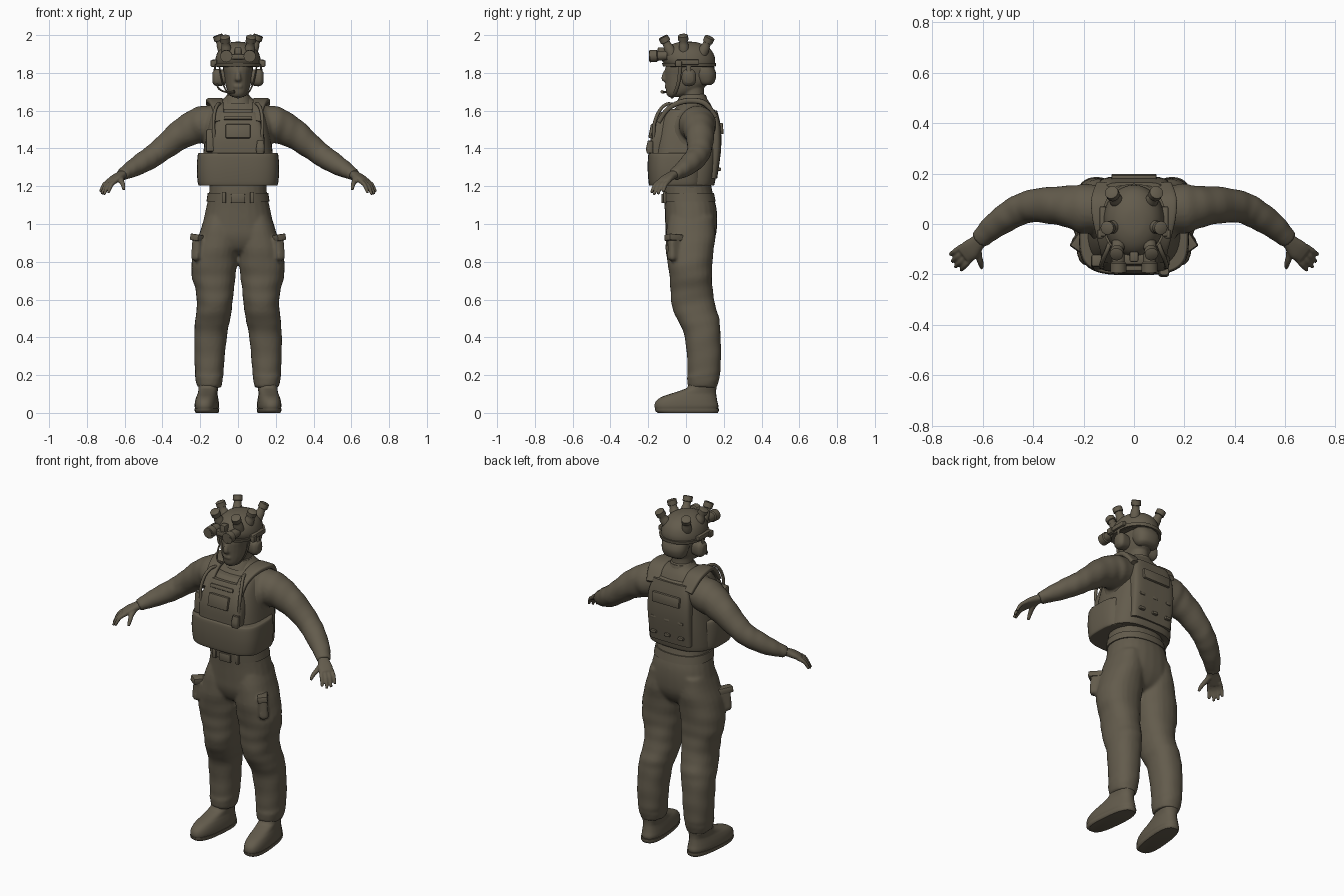
import bpy, bmesh, math
from mathutils import Vector as Vec, Matrix

olive = bpy.data.materials.new("olive_drab")
olive.diffuse_color = (0.125, 0.106, 0.073, 1)


def catmull(a, b, c, d, t):
    return 0.5 * (2 * b + (c - a) * t + (2 * a - 5 * b + 4 * c - d) * t * t + (3 * b - a - 3 * c + d) * t ** 3)


def loft(bm, rings, p=2.0, n=24, steps=4, fold=0.0):
    """Closed skin through (centre, half axis, half axis) rings, superellipse power p."""
    fine = []
    for i in range(len(rings) - 1):
        q = [rings[max(i - 1, 0)], rings[i], rings[i + 1], rings[min(i + 2, len(rings) - 1)]]
        fine += [[catmull(*[r[k] for r in q], s / steps) for k in range(3)] for s in range(steps)]
    fine.append(rings[-1])
    loops = []
    for j, (c, u, v) in enumerate(fine):
        loop = []
        for i in range(n):
            a = math.tau * i / n
            ca, sa = math.cos(a), math.sin(a)
            f = 1 + fold * (math.sin(j * 1.55 + 2 * math.sin(a)) + 0.6 * math.sin(j * 0.9 + 3 * a))
            loop.append(bm.verts.new(c + u * math.copysign(abs(ca) ** (2 / p), ca) * f
                                     + v * math.copysign(abs(sa) ** (2 / p), sa) * f))
        loops.append(loop)
    faces = [bm.faces.new(loops[0]), bm.faces.new(loops[-1])]
    for A, B in zip(loops, loops[1:]):
        faces += [bm.faces.new((A[i], A[(i + 1) % n], B[(i + 1) % n], B[i])) for i in range(n)]
    bmesh.ops.recalc_face_normals(bm, faces=faces)


def level(bm, rows, s=1, **kw):
    """Loft of horizontal rings given as (z, x0, x1, y0, y1)."""
    loft(bm, [(Vec((s * (a + b) / 2, (c + d) / 2, z)), Vec(((b - a) / 2, 0, 0)), Vec((0, (d - c) / 2, 0)))
              for z, a, b, c, d in rows], **kw)


def tube(bm, rows, s=1, ref=(0, 0, 1), **kw):
    """Loft across a path of (x, y, z, side radius, radius along ref)."""
    pts = [Vec((s * r[0], r[1], r[2])) for r in rows]
    out = []
    for i, r in enumerate(rows):
        t = (pts[min(i + 1, len(pts) - 1)] - pts[max(i - 1, 0)]).normalized()
        v = Vec(ref)
        v = (v - t * v.dot(t)).normalized()
        out.append((pts[i], t.cross(v) * r[3], v * r[4]))
    loft(bm, out, **kw)


def block(bm, c, size, rot=(0, 0, 0), bevel=0.006):
    """Bevelled box."""
    m = Matrix.Translation(c)
    for a, ax in zip(rot, "XYZ"):
        m = m @ Matrix.Rotation(a, 4, ax)
    t = bmesh.new()
    bmesh.ops.create_cube(t, size=1, matrix=m @ Matrix.Diagonal((*size, 1)))
    bmesh.ops.bevel(t, geom=t.edges[:], offset=bevel, segments=2, profile=0.5, affect='EDGES')
    me = bpy.data.meshes.new("tmp")
    t.to_mesh(me)
    t.free()
    bm.from_mesh(me)
    bpy.data.meshes.remove(me)


def finish(name, bm, voxel=0, smooth=4):
    me = bpy.data.meshes.new(name)
    bm.to_mesh(me)
    bm.free()
    me.materials.append(olive)
    ob = bpy.data.objects.new(name, me)
    bpy.context.collection.objects.link(ob)
    if voxel:  # fuse overlapping volumes into one soft skin
        r = ob.modifiers.new("fuse", 'REMESH')
        r.mode, r.voxel_size, r.use_smooth_shade = 'VOXEL', voxel, True
        m = ob.modifiers.new("soften", 'SMOOTH')
        m.factor, m.iterations = 0.5, smooth
    return ob


SIDES = (1, -1)

# Trousers: pelvis, two baggy legs, thigh pockets
bm = bmesh.new()
level(bm, [(1.22, -.15, .15, -.115, .13), (1.15, -.155, .155, -.117, .145), (1.08, -.17, .17, -.113, .162),
           (1.0, -.187, .187, -.11, .165), (.93, -.2, .2, -.105, .155), (.87, -.13, .13, -.08, .12),
           (.84, -.06, .06, -.04, .07)], p=2.3)
for s in SIDES:
    level(bm, [(1.04, .02, .175, -.09, .15), (.93, .0, .212, -.108, .155), (.82, .003, .242, -.102, .142),
               (.73, .012, .246, -.088, .138), (.65, .022, .225, -.083, .142), (.57, .03, .218, -.076, .155),
               (.5, .04, .226, -.05, .176), (.43, .055, .231, -.014, .182), (.32, .068, .232, .003, .186),
               (.22, .076, .228, .008, .182), (.18, .08, .226, .005, .176), (.135, .088, .215, .012, .165)],
          s=s, p=2.25, fold=.011)
    block(bm, (s * .2, -.045, .87), (.05, .11, .13), (0, -s * .1, s * .6), .012)
finish("trousers", bm, .009)

# Pocket flaps and belt buckle
bm = bmesh.new()
for s in SIDES:
    block(bm, (s * .2, -.052, .925), (.055, .118, .035), (0, -s * .15, s * .6))
finish("pocket_flaps", bm)
bm = bmesh.new()
level(bm, [(1.12, -.167, .167, -.12, .157), (1.165, -.16, .16, -.123, .148)], p=2.3, n=40)
block(bm, (0, -.12, 1.135), (.075, .02, .05))
for s in SIDES:
    block(bm, (s * .075, -.112, 1.14), (.022, .018, .06), bevel=.004)
finish("belt", bm)

# Boots with soles, toes turned slightly out
for s in SIDES:
    side = "left" if s > 0 else "right"
    for name, rows, p in (
        ("boot", [(.012, -.055, .055, -.16, .165), (.035, -.061, .061, -.168, .172), (.062, -.059, .059, -.16, .166),
                  (.085, -.054, .054, -.13, .162), (.102, -.05, .05, -.08, .16), (.12, -.05, .05, -.025, .16),
                  (.14, -.052, .052, .01, .162), (.2, -.054, .054, .02, .165)], 2.5),
        ("sole", [(0, -.055, .055, -.15, .168), (.01, -.06, .06, -.163, .174), (.024, -.061, .061, -.167, .175)], 2.7)):
        bm = bmesh.new()
        level(bm, rows, p=p)
        bmesh.ops.rotate(bm, verts=bm.verts[:], cent=(0, .1, 0), matrix=Matrix.Rotation(s * .1, 3, 'Z'))
        bmesh.ops.translate(bm, verts=bm.verts[:], vec=(s * .155, 0, 0))
        finish(side + "_" + name, bm)

# Shirt: torso with sloping shoulders and wrinkled sleeves
bm = bmesh.new()
level(bm, [(1.18, -.15, .15, -.11, .13), (1.3, -.165, .165, -.12, .14), (1.42, -.18, .18, -.12, .15),
           (1.52, -.19, .19, -.11, .158), (1.59, -.165, .165, -.075, .15), (1.635, -.125, .125, -.04, .13),
           (1.665, -.075, .075, -.025, .11), (1.69, -.055, .055, -.02, .1)], p=2.3)
for s in SIDES:
    tube(bm, [(.1, .06, 1.55, .085, .085), (.19, .06, 1.528, .1, .095), (.25, .068, 1.503, .085, .088),
              (.32, .074, 1.462, .075, .076), (.4, .072, 1.398, .066, .064), (.45, .058, 1.36, .062, .06),
              (.5, .03, 1.328, .058, .056), (.56, -.012, 1.292, .05, .046), (.595, -.045, 1.272, .042, .036),
              (.615, -.065, 1.26, .038, .032)], s=s, fold=.018)
finish("shirt", bm, .009)

# Hands: flat palm, four drooping fingers and a thumb
across = Vec((.6, .8, 0))
for s in SIDES:
    bm = bmesh.new()
    tube(bm, [(.59, -.04, 1.275, .026, .022), (.622, -.075, 1.257, .032, .021), (.65, -.103, 1.24, .041, .019),
              (.675, -.122, 1.224, .037, .015)], s=s, p=2.4)
    for k, ln in zip((-.03, -.01, .01, .03), (.9, 1.05, 1.0, .85)):
        b = Vec((.664, -.113, 1.228)) + across * k
        m = b + Vec((.03, -.027, -.024)) * ln + across * k * .15
        e = b + Vec((.05, -.045, -.07)) * ln + across * k * .25
        tube(bm, [(*b, .012, .012), (*m, .011, .011), (*e, .008, .008)], s=s, n=12)
    tube(bm, [(.62, -.085, 1.25, .016, .016), (.616, -.128, 1.226, .014, .014), (.608, -.155, 1.205, .012, .012),
              (.604, -.175, 1.18, .008, .008)], s=s, n=12)
    finish(("left" if s > 0 else "right") + "_hand", bm, .005, 3)

# Plate carrier: shell, waist band, chest plate, back panel
bm = bmesh.new()
level(bm, [(1.205, -.185, .185, -.17, .145), (1.215, -.195, .195, -.178, .152), (1.32, -.19, .19, -.18, .168),
           (1.42, -.178, .178, -.176, .176), (1.5, -.165, .165, -.158, .174), (1.56, -.15, .15, -.138, .168),
           (1.6, -.135, .135, -.105, .155), (1.61, -.12, .12, -.09, .14)], p=3, n=40)
finish("carrier_shell", bm)
bm = bmesh.new()
level(bm, [(1.203, -.2, .2, -.188, .085), (1.212, -.212, .212, -.197, .1), (1.29, -.218, .218, -.203, .1),
           (1.365, -.213, .213, -.2, .1), (1.375, -.203, .203, -.19, .085)], p=3.4, n=48)
finish("waist_band", bm)
bm = bmesh.new()
level(bm, [(1.37, -.14, .14, -.19, -.08), (1.45, -.14, .14, -.188, -.08), (1.52, -.125, .125, -.17, -.08),
           (1.585, -.1, .1, -.138, -.06), (1.592, -.095, .095, -.13, -.06)], p=5, n=40)
block(bm, (0, -.178, 1.49), (.13, .03, .075), (-.2, 0, 0))
block(bm, (0, -.15, 1.56), (.15, .02, .022), (-.4, 0, 0))
finish("chest_plate", bm)
bm = bmesh.new()
level(bm, [(1.24, -.135, .135, .08, .165), (1.4, -.14, .14, .08, .186), (1.52, -.135, .135, .08, .183),
           (1.6, -.11, .11, .08, .165)], p=5, n=40)
block(bm, (0, .184, 1.505), (.18, .026, .06), (.08, 0, 0))
for z in (1.29, 1.38):
    for x in (-.09, .0, .09):
        block(bm, (x, .176, z), (.035, .02, .018), bevel=.005)
finish("back_panel", bm)

# Shoulder straps with pads
bm = bmesh.new()
for s in SIDES:
    tube(bm, [(.1, -.145, 1.54, .012, .028), (.105, -.1, 1.605, .012, .03), (.115, -.035, 1.643, .014, .037),
              (.122, .035, 1.653, .015, .045), (.122, .1, 1.638, .015, .047), (.11, .155, 1.57, .013, .04)],
         s=s, ref=(1, 0, 0), p=4)
finish("shoulder_straps", bm)

# Cable loops on the chest, side radio and small pouch
bm = bmesh.new()
for s in SIDES:
    tube(bm, [(.125, -.17, 1.45, .009, .009), (.13, -.168, 1.53, .009, .009), (.122, -.14, 1.6, .009, .009),
              (.105, -.1, 1.635, .009, .009), (.09, -.055, 1.63, .009, .009)], s=s, ref=(1, 0, 0), n=10)
finish("chest_cables", bm)
bm = bmesh.new()
tube(bm, [(.118, -.19, 1.375, .017, .02), (.118, -.192, 1.4, .019, .022), (.12, -.187, 1.44, .015, .018)],
     ref=(1, 0, 0), p=3)
block(bm, (-.145, -.15, 1.44), (.05, .05, .12), (-.1, 0, 0), .01)
finish("radio_and_pouch", bm)

# Head, nose, neck
bm = bmesh.new()
level(bm, [(1.672, -.03, .03, -.092, -.02), (1.69, -.048, .048, -.104, .03), (1.72, -.062, .062, -.108, .09),
           (1.755, -.07, .07, -.11, .135), (1.79, -.074, .074, -.112, .15), (1.83, -.08, .08, -.108, .15),
           (1.89, -.075, .075, -.08, .12)], p=2.2)
tube(bm, [(0, -.1, 1.82, .011, .01), (0, -.117, 1.785, .014, .011), (0, -.118, 1.767, .018, .012),
          (0, -.1, 1.758, .014, .01)], ref=(0, 1, 0), n=12)
block(bm, (0, -.106, 1.728), (.045, .014, .016))
level(bm, [(1.62, -.062, .062, -.015, .105), (1.7, -.055, .055, -.02, .095), (1.76, -.055, .055, -.025, .1)])
finish("head", bm, .006, 4)
bm = bmesh.new()
level(bm, [(1.635, -.08, .08, -.055, .115), (1.66, -.07, .07, -.042, .112), (1.682, -.06, .06, -.03, .106)], p=2.2)
finish("collar", bm)

# Helmet: dome, rim and rear padding
bm = bmesh.new()
level(bm, [(1.832, -.112, .112, -.095, .148), (1.85, -.12, .12, -.118, .154), (1.88, -.118, .118, -.13, .153),
           (1.915, -.105, .105, -.118, .138), (1.943, -.08, .08, -.09, .108), (1.96, -.045, .045, -.05, .065),
           (1.965, -.012, .012, -.01, .03)], n=36)
level(bm, [(1.834, -.124, .124, -.122, .157), (1.852, -.127, .127, -.127, .16)], p=2.2, n=36, steps=1)
finish("helmet", bm)
bm = bmesh.new()
level(bm, [(1.735, -.05, .05, .08, .13), (1.75, -.066, .066, .06, .15), (1.785, -.076, .076, .04, .16),
           (1.815, -.076, .076, .04, .154), (1.84, -.07, .07, .05, .14)], p=2.4)
finish("rear_padding", bm)

# Helmet posts, three pairs with collars
bm = bmesh.new()
for s in SIDES:
    for b, t in (((.065, .085, 1.9), (.09, .127, 1.99)), ((.075, -.01, 1.91), (.108, -.016, 2.0)),
                 ((.06, -.075, 1.9), (.07, -.122, 1.992))):
        b, t = Vec(b), Vec(t)
        stops = ((0, .029), (.45, .025), (.5, .021), (.68, .021), (.7, .027), (.97, .027), (1, .022))
        tube(bm, [(*b.lerp(t, f), r, r) for f, r in stops], s=s, ref=(1, 0, 0), n=16, steps=1)
finish("helmet_posts", bm)

# Raised twin eyepieces on a front mount
bm = bmesh.new()
for s in SIDES:
    tube(bm, [(.062, -.1, 1.892, .024, .024), (.062, -.15, 1.89, .026, .026), (.062, -.155, 1.89, .032, .032),
              (.062, -.192, 1.888, .032, .032), (.062, -.195, 1.888, .025, .025), (.062, -.182, 1.888, .022, .022)],
         s=s, n=20, steps=1)
block(bm, (0, -.14, 1.885), (.09, .04, .028))
block(bm, (0, -.13, 1.905), (.035, .04, .06))
finish("eyepieces", bm)

# Ear cups, side rails, chin straps and microphone
bm = bmesh.new()
for s in SIDES:
    tube(bm, [(.07, .015, 1.775, .034, .04), (.105, .015, 1.775, .038, .046), (.122, .015, 1.775, .036, .042),
              (.135, .015, 1.775, .022, .028)], s=s, p=2.6)
    block(bm, (s * .124, .01, 1.857), (.025, .12, .028))
    block(bm, (s * .133, -.04, 1.85), (.025, .035, .035))
    tube(bm, [(.12, .015, 1.84, .006, .012), (.125, .015, 1.8, .006, .012)], s=s, ref=(0, 1, 0), n=10)
    tube(bm, [(.1, -.03, 1.84, .004, .009), (.082, -.04, 1.75, .004, .009), (.05, -.06, 1.69, .004, .009),
              (0, -.075, 1.668, .004, .009)], s=s, ref=(0, 1, 0), n=8)
tube(bm, [(-.115, .0, 1.75, .005, .005), (-.1, -.05, 1.715, .005, .005), (-.06, -.11, 1.698, .005, .005),
          (-.02, -.127, 1.7, .009, .009)], n=8)
finish("headset", bm)

bpy.ops.object.select_all(action='SELECT')
bpy.context.view_layer.objects.active = bpy.context.selected_objects[0]
bpy.ops.object.shade_smooth_by_angle(angle=math.radians(40))
